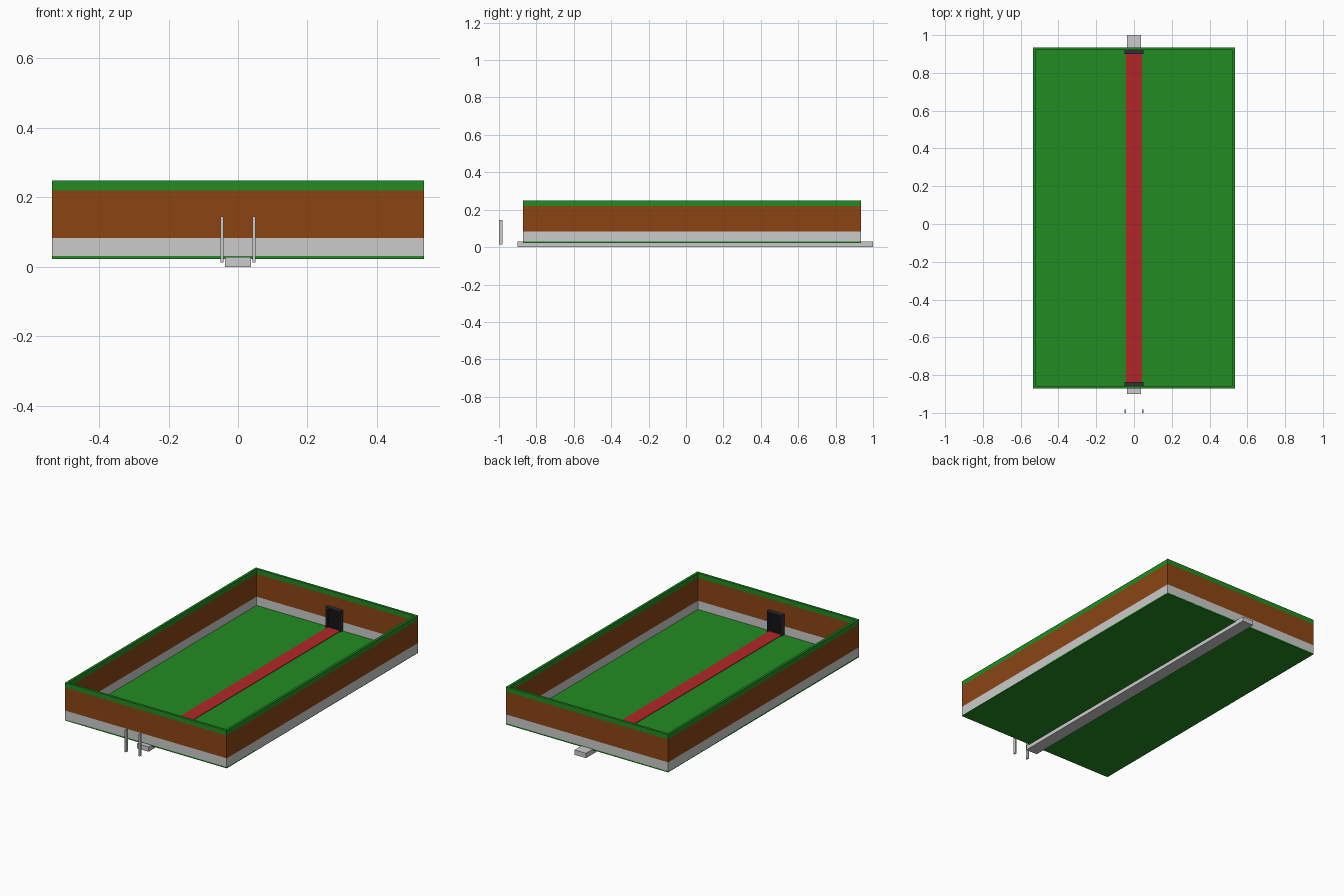
import bpy, bmesh
from mathutils import Matrix, Vector

if "Cube" in bpy.data.objects:
    bpy.data.objects.remove(bpy.data.objects["Cube"])


def material(name, rgb):
    m = bpy.data.materials.new(name)
    m.diffuse_color = (*rgb, 1)
    m.use_nodes = True
    m.node_tree.nodes["Principled BSDF"].inputs["Base Color"].default_value = m.diffuse_color
    return m


GREEN = material("green", (0.016, 0.258, 0.016))
BROWN = material("brown", (0.258, 0.06, 0.007))
RED = material("red", (0.45, 0.019, 0.019))
DARK = material("dark_frame", (0.03, 0.03, 0.04))
BLACK = material("black_panel", (0.006, 0.006, 0.008))


def boxes(name, bounds, mat=None):
    """One object made of boxes given as (x0, x1, y0, y1, z0, z1)."""
    bm = bmesh.new()
    for x0, x1, y0, y1, z0, z1 in bounds:
        centre = Vector((x0 + x1, y0 + y1, z0 + z1)) / 2
        size = Matrix.Diagonal((x1 - x0, y1 - y0, z1 - z0, 1))
        bmesh.ops.create_cube(bm, size=1, matrix=Matrix.Translation(centre) @ size)
    mesh = bpy.data.meshes.new(name)
    bm.to_mesh(mesh)
    bm.free()
    if mat:
        mesh.materials.append(mat)
    obj = bpy.data.objects.new(name, mesh)
    bpy.context.collection.objects.link(obj)
    return obj


# Outer limits of the tray and its wall thickness
X, Y0, Y1, T = 0.536, -0.872, 0.935, 0.014
FLOOR = 0.031


def wall_ring(name, z0, z1, mat=None):
    boxes(name, [
        (-X, X, Y0, Y0 + T, z0, z1),
        (-X, X, Y1 - T, Y1, z0, z1),
        (-X, -X + T, Y0 + T, Y1 - T, z0, z1),
        (X - T, X, Y0 + T, Y1 - T, z0, z1),
    ], mat)


# Floor and stacked wall bands
boxes("floor", [(-X, X, Y0, Y1, 0.023, FLOOR)], GREEN)
wall_ring("wall_base", FLOOR - 0.004, 0.083)
wall_ring("wall_middle", 0.083, 0.22, BROWN)
wall_ring("wall_rim", 0.22, 0.249, GREEN)

# Red path along the floor, and the beam underneath
boxes("path", [(-0.042, 0.042, Y0 + T, Y1 - T, FLOOR, FLOOR + 0.003)], RED)
boxes("under_beam", [(-0.038, 0.038, -0.9, 1.0, 0, 0.029)])

# Gates at both ends of the path: frame around a recessed panel
for end, y0, inward in (("front", Y0 + T, 1), ("back", Y1 - T, -1)):
    ya, yb = sorted((y0, y0 + inward * 0.022))
    pa, pb = sorted((y0, y0 + inward * 0.01))
    z0, z1, w, b = FLOOR, 0.157, 0.05, 0.009
    boxes(end + "_gate_frame", [
        (-w, -w + b, ya, yb, z0, z1 - b),
        (w - b, w, ya, yb, z0, z1 - b),
        (-w, w, ya, yb, z1 - b, z1),
    ], DARK)
    boxes(end + "_gate_panel", [(-w + b, w - b, pa, pb, z0, z1 - b)], BLACK)

# Two free-standing posts in front
for side, s in (("left", -1), ("right", 1)):
    xa, xb = sorted((s * 0.042, s * 0.05))
    boxes(side + "_post", [(xa, xb, -1.0, -0.982, 0.013, 0.145)])
